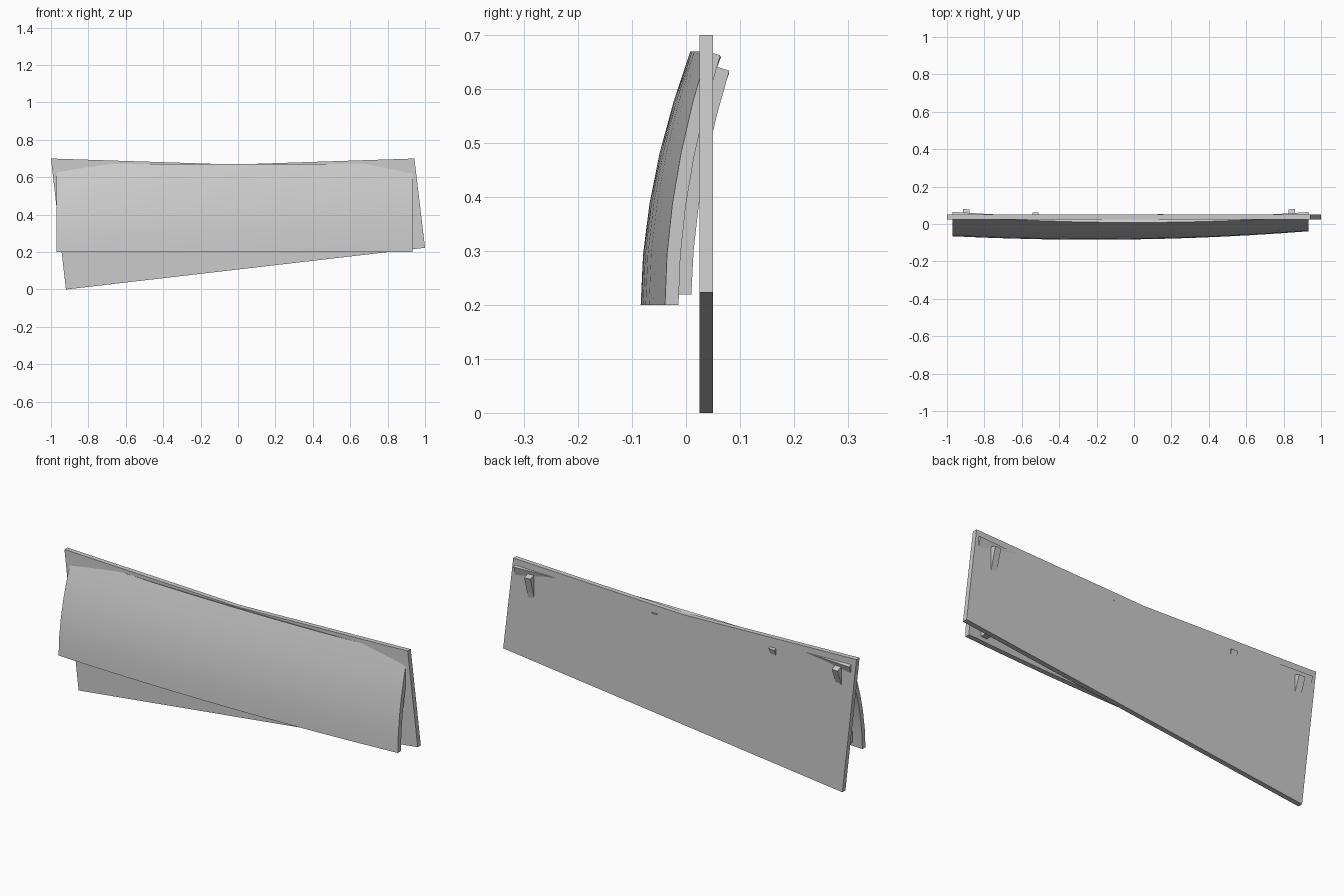
import bpy, bmesh, math
from mathutils import Vector

if "Cube" in bpy.data.objects:
    bpy.data.objects.remove(bpy.data.objects["Cube"])

def finish(name, verts, faces, smooth=False):
    me = bpy.data.meshes.new(name)
    me.from_pydata(verts, [], faces)
    bm = bmesh.new()
    bm.from_mesh(me)
    bmesh.ops.recalc_face_normals(bm, faces=bm.faces)
    bm.to_mesh(me)
    bm.free()
    ob = bpy.data.objects.new(name, me)
    bpy.context.collection.objects.link(ob)
    if smooth:
        bpy.ops.object.select_all(action='DESELECT')
        bpy.context.view_layer.objects.active = ob
        ob.select_set(True)
        bpy.ops.object.shade_smooth_by_angle(angle=math.radians(30))
    return ob

# Flat back plate, skewed outline
outline = [(-1, .7), (-.92, 0), (1, .223), (.943, .7), (-.02, .668)]
n = len(outline)
finish("back_plate",
       [(x, y, z) for y in (.025, .05) for x, z in outline],
       [tuple(range(n)), tuple(range(n, 2 * n))] +
       [(i, (i + 1) % n, (i + 1) % n + n, i + n) for i in range(n)])

# Front face of the bowed, twisted panel: bottom curve blended to top curve
Z0, Z1 = .2, .67

def front_y(x, z):
    s = max(0, (z - Z0) / (Z1 - Z0))
    d = x + .22
    bottom = -.084 + (.034 if d > 0 else .033) * d * d
    top = .008 + .033 * (x / .95) ** 2
    return bottom + (top - bottom) * s ** 1.9

def offset(x, z, d):
    slope = (front_y(x, z + .005) - front_y(x, z - .005)) / .01
    nrm = Vector((0, 1, -slope)).normalized()
    return Vector((x, front_y(x, z), z)) + nrm * d

def curved_slab(name, x0, x1, z0, z1, d0, d1, cols, rows, smooth):
    verts, faces = [], []
    for d in (d0, d1):
        for i in range(cols + 1):
            for j in range(rows + 1):
                verts.append(offset(x0 + (x1 - x0) * i / cols,
                                    z0 + (z1 - z0) * j / rows, d))
    r, half = rows + 1, (cols + 1) * (rows + 1)
    for i in range(cols):
        for j in range(rows):
            a = i * r + j
            q = (a, a + r, a + r + 1, a + 1)
            faces += [q, tuple(v + half for v in q)]
    # Rim
    rim = [i * r for i in range(cols)] + [cols * r + j for j in range(rows)]
    rim += [i * r + rows for i in range(cols, 0, -1)] + list(range(rows, 0, -1))
    for a, b in zip(rim, rim[1:] + rim[:1]):
        faces.append((a, b, b + half, a + half))
    return finish(name, verts, faces, smooth)

curved_slab("curved_panel", -.97, .932, Z0, Z1, 0, .025, 12, 5, True)

# Ribs behind the panel, their tips poking through the plate
for k, x in enumerate((-.897, -.527, .142, .843)):
    curved_slab(f"rib_{k + 1}", x - .017, x + .017, .22, .65, .025, .054, 1, 5, False)
